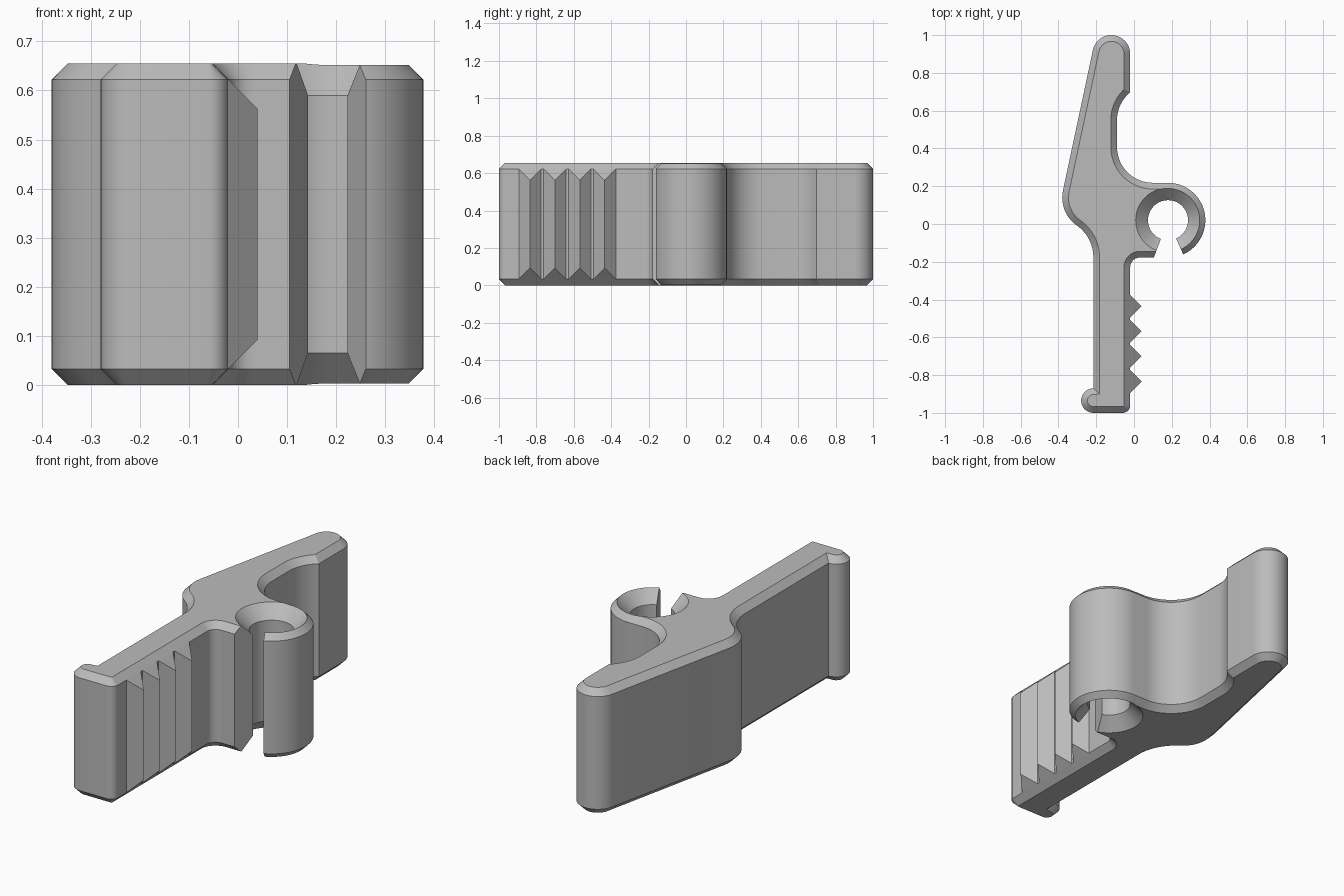
import bpy, bmesh, math

if "Cube" in bpy.data.objects:
    bpy.data.objects.remove(bpy.data.objects["Cube"])

H, C = 0.655, 0.033                      # thickness and edge chamfer
RING = (0.18, 0.02)                      # centre of the clip ring

grey = bpy.data.materials.new("plain grey")
grey.diffuse_color = (0.5, 0.5, 0.5, 1)
grey.use_nodes = True
grey.node_tree.nodes["Principled BSDF"].inputs["Base Color"].default_value = grey.diffuse_color


def arc(cx, cy, r, a0, a1, step=6):
    n = max(3, round(abs(a1 - a0) / step))
    angles = [math.radians(a0 + (a1 - a0) * i / n) for i in range(n + 1)]
    return [(cx + r * math.cos(a), cy + r * math.sin(a)) for a in angles]


def inset(pts, d):
    """Mitred inward offset of a counter-clockwise outline."""
    out = []
    for i, (x, y) in enumerate(pts):
        (ax, ay), (bx, by) = pts[i - 1], pts[(i + 1) % len(pts)]
        l1, l2 = math.hypot(x - ax, y - ay), math.hypot(bx - x, by - y)
        n1 = (-(y - ay) / l1, (x - ax) / l1)
        n2 = (-(by - y) / l2, (bx - x) / l2)
        k = d / (1 + n1[0] * n2[0] + n1[1] * n2[1])
        out.append((x + (n1[0] + n2[0]) * k, y + (n1[1] + n2[1]) * k))
    return out


def loft(name, layers):
    """Solid from stacked outlines given as (z, points)."""
    bm = bmesh.new()
    rings = [[bm.verts.new((x, y, z)) for x, y in pts] for z, pts in layers]
    n = len(rings[0])
    for low, high in zip(rings, rings[1:]):
        for i in range(n):
            j = (i + 1) % n
            bm.faces.new((low[i], low[j], high[j], high[i]))
    bm.faces.new(rings[0][::-1])
    bm.faces.new(rings[-1])
    bmesh.ops.recalc_face_normals(bm, faces=bm.faces)
    me = bpy.data.meshes.new(name)
    bm.to_mesh(me)
    bm.free()
    ob = bpy.data.objects.new(name, me)
    bpy.context.collection.objects.link(ob)
    me.materials.append(grey)
    return ob


# Lever body outline, counter-clockwise from the small bead at the lower left
outline = (
    arc(-0.215, -0.935, 0.065, 90, 270, 10)      # end bead
    + arc(-0.06, -0.96, 0.04, -90, 0, 10)        # bottom corner
    + arc(0.03, -0.228, 0.05, 180, 90, 10)       # fillet under ring
    + arc(*RING, 0.198, -90, 90)                 # ring outside
    + arc(0.10, 0.408, 0.19, 270, 180)           # finger scoop, lower
    + arc(0.10, 0.55, 0.19, 180, 129.2)          # finger scoop, upper
    + arc(-0.12, 0.90, 0.10, 0, 168)             # rounded tip
    + arc(-0.20, 0.14, 0.18, 168, 235)           # back bulge
    + arc(-0.422, -0.177, 0.207, 55, 0)[1:]      # neck
)
small = inset(outline, C)
body = loft("lever_body", [(0, small), (C, outline), (H - C, outline), (H, small)])

# Ring bore with wide countersinks at both ends
R, S, E = 0.106, 0.065, 0.03
bore = loft("bore_cutter", [(z, arc(*RING, r, 0, 360, 6)[:-1]) for z, r in
                            ((-E, R + S + E), (S, R), (H - S, R), (H + E, R + S + E))])

# Flared slot opening the ring towards the front
slot_pts = [RING, (RING[0] - 0.15, RING[1] - 0.396), (RING[0] + 0.16, RING[1] - 0.36)]
slot = loft("slot_cutter", [(-0.1, slot_pts), (H + 0.1, slot_pts)])

for cutter in (bore, slot):
    mod = body.modifiers.new(cutter.name, 'BOOLEAN')
    mod.operation, mod.solver, mod.object = 'DIFFERENCE', 'EXACT', cutter
graph = bpy.context.evaluated_depsgraph_get()
cut_mesh = bpy.data.meshes.new_from_object(body.evaluated_get(graph))
body.modifiers.clear()
body.data = cut_mesh
for cutter in (bore, slot):
    bpy.data.objects.remove(cutter)

bpy.context.view_layer.objects.active = body
body.select_set(True)
bpy.ops.object.shade_smooth_by_angle(angle=math.radians(30))

# Row of ratchet teeth with sloped ends
T, X = 0.06, -0.02
for i in range(4):
    y = -0.435 - i * 0.133
    root = [(X - 0.01, y - T), (X, y - T), (X, y + T), (X - 0.01, y + T)]
    tooth = loft(f"tooth_{i + 1}", [(C, root), (H - C, root)])
    bm = bmesh.new()
    lo, hi = C, H - C
    a, b, c, d = [bm.verts.new((X, y + s * T, z)) for s, z in ((-1, lo), (1, lo), (1, hi), (-1, hi))]
    p, q = bm.verts.new((X + T, y, lo + T)), bm.verts.new((X + T, y, hi - T))
    for f in ((a, b, p), (b, c, q, p), (c, d, q), (d, a, p, q), (d, c, b, a)):
        bm.faces.new(f)
    bmesh.ops.recalc_face_normals(bm, faces=bm.faces)
    bm.to_mesh(tooth.data)
    bm.free()
